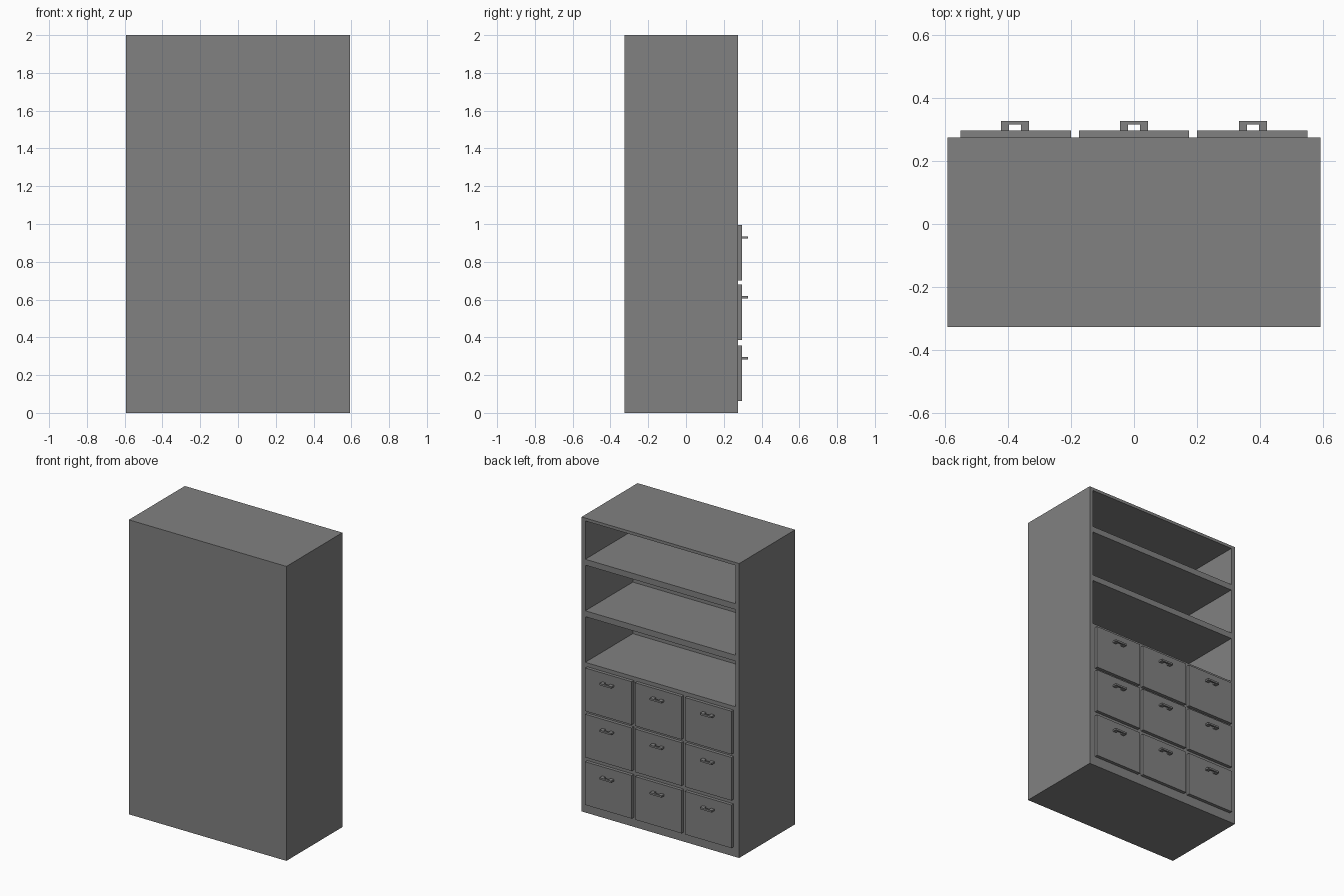
import bpy
import bmesh

if "Cube" in bpy.data.objects:
    bpy.data.objects.remove(bpy.data.objects["Cube"])

W, BACK, FRONT = 0.592, -0.326, 0.275   # half width, closed rear plane, open face plane
DRAWER_Y, HANDLE_Y = 0.297, 0.327

dark_grey = bpy.data.materials.new("dark_grey")
dark_grey.diffuse_color = (0.22, 0.22, 0.22, 1)
dark_grey.use_nodes = True
dark_grey.node_tree.nodes["Principled BSDF"].inputs["Base Color"].default_value = dark_grey.diffuse_color


def extrude_profile(name, pts, z0, z1):
    """Extrude an xy outline vertically from z0 to z1."""
    bm = bmesh.new()
    face = bm.faces.new([bm.verts.new((x, y, z0)) for x, y in pts])
    ext = bmesh.ops.extrude_face_region(bm, geom=[face])
    verts = [v for v in ext["geom"] if isinstance(v, bmesh.types.BMVert)]
    bmesh.ops.translate(bm, verts=verts, vec=(0, 0, z1 - z0))
    bmesh.ops.recalc_face_normals(bm, faces=bm.faces)
    mesh = bpy.data.meshes.new(name)
    bm.to_mesh(mesh)
    bm.free()
    mesh.materials.append(dark_grey)
    obj = bpy.data.objects.new(name, mesh)
    bpy.context.collection.objects.link(obj)
    return obj


def box(name, x0, x1, y0, y1, z0, z1):
    return extrude_profile(name, [(x0, y0), (x1, y0), (x1, y1), (x0, y1)], z0, z1)


# Cabinet body with three open shelf bays cut into the upper half
body = box("cabinet_body", -W, W, BACK, FRONT, 0, 2)
bpy.context.view_layer.objects.active = body
for z0, z1 in [(1.02, 1.33), (1.37, 1.68), (1.72, 1.98)]:
    cutter = box("shelf_bay_cutter", -W + 0.028, W - 0.028, -0.235, FRONT + 0.1, z0, z1)
    cutter.hide_render = True
    mod = body.modifiers.new("shelf_bay", 'BOOLEAN')
    mod.operation = 'DIFFERENCE'
    mod.solver = 'EXACT'
    mod.object = cutter
    bpy.ops.object.modifier_apply(modifier=mod.name)
    bpy.data.objects.remove(cutter)

# Three by three drawers, each with a square U-shaped pull
for z0, handle_z in [(0.064, 0.289), (0.387, 0.612), (0.701, 0.929)]:
    for cx in (-0.375, 0, 0.375):
        box("drawer_front", cx - 0.175, cx + 0.175, FRONT, DRAWER_Y, z0, z0 + 0.293)
        hx = cx * 1.006
        half = [(0.044, HANDLE_Y), (0.044, DRAWER_Y), (0.019, DRAWER_Y), (0.019, 0.315)]
        pts = [(hx + x, y) for x, y in half] + [(hx - x, y) for x, y in reversed(half)]
        extrude_profile("drawer_handle", pts, handle_z - 0.006, handle_z + 0.006)
